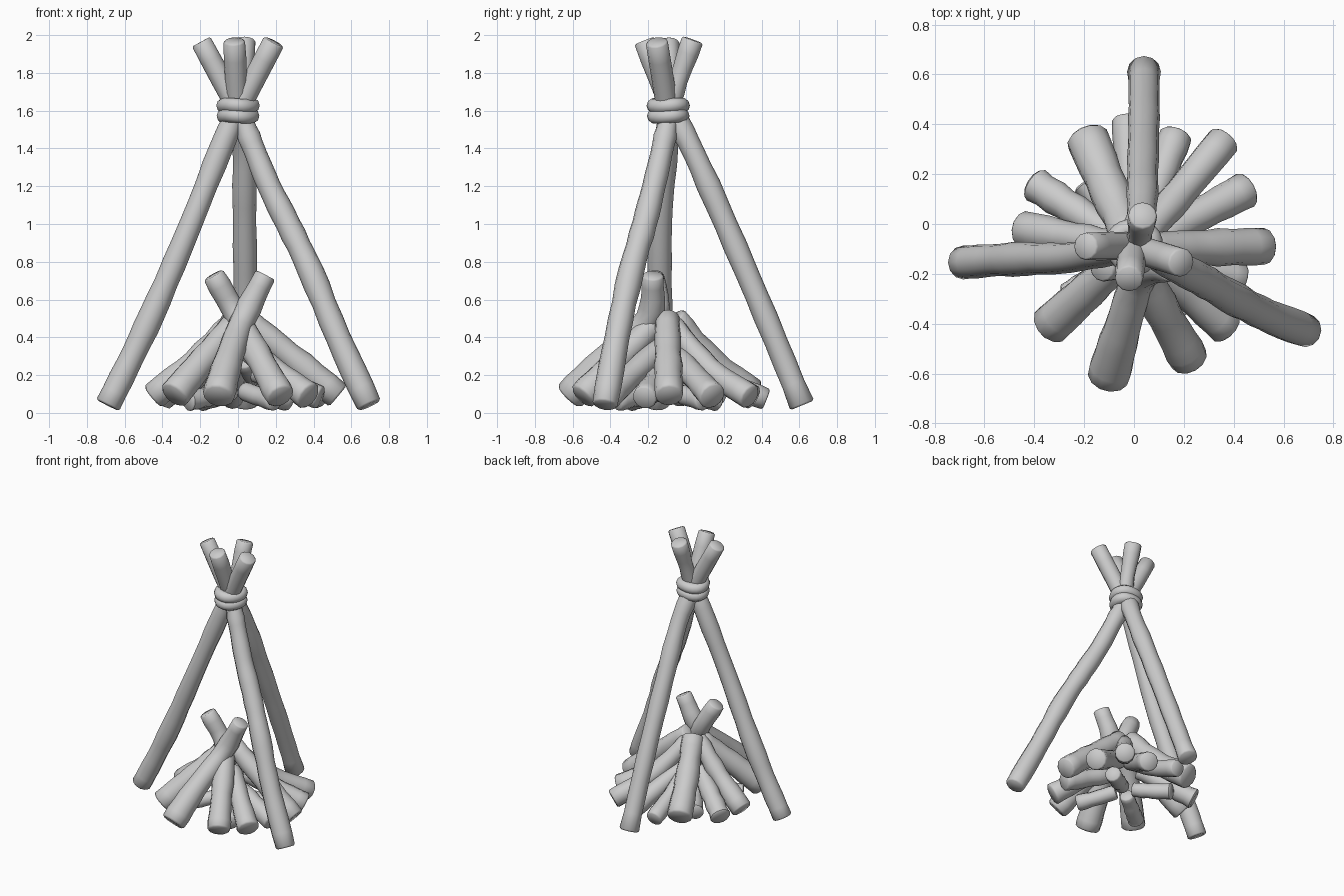
import bpy, bmesh, math, random
from mathutils import Vector

random.seed(4)
if "Cube" in bpy.data.objects:
    bpy.data.objects.remove(bpy.data.objects["Cube"])

wood = bpy.data.materials.new("plain_grey")
wood.use_nodes = True
GREY = (0.6, 0.6, 0.6, 1)
wood.diffuse_color = GREY
wood.node_tree.nodes["Principled BSDF"].inputs["Base Color"].default_value = GREY


def finish(bm, name, angle=50):
    """Turn a bmesh into a smooth shaded object."""
    bmesh.ops.recalc_face_normals(bm, faces=bm.faces)
    mesh = bpy.data.meshes.new(name)
    bm.to_mesh(mesh)
    bm.free()
    mesh.materials.append(wood)
    obj = bpy.data.objects.new(name, mesh)
    bpy.context.collection.objects.link(obj)
    bpy.ops.object.select_all(action='DESELECT')
    obj.select_set(True)
    bpy.context.view_layer.objects.active = obj
    bpy.ops.object.shade_smooth_by_angle(angle=math.radians(angle))
    return obj


def smooth_path(points, steps=4):
    """Catmull-Rom curve through the points."""
    p = [Vector(q) for q in points]
    p = [2 * p[0] - p[1]] + p + [2 * p[-1] - p[-2]]
    out = []
    for a, b, c, d in zip(p, p[1:], p[2:], p[3:]):
        for i in range(steps):
            t = i / steps
            out.append(0.5 * (2 * b + (c - a) * t + (2 * a - 5 * b + 4 * c - d) * t ** 2
                              + (3 * b - a - 3 * c + d) * t ** 3))
    return out + [p[-2]]


def log(name, points, r_start, r_end, rough=0.06, sides=12):
    """Round timber along a path, with softened ends and uneven girth."""
    path = smooth_path(points)
    n = len(path) - 1
    rings = []
    for i, pos in enumerate(path):
        t = (path[min(i + 1, n)] - path[max(i - 1, 0)]).normalized()
        r = (r_start + (r_end - r_start) * i / n) * (1 + random.uniform(-rough, rough))
        if i == 0:
            rings += [(pos, t, r * 0.86), (pos + t * r * 0.14, t, r)]
        elif i == n:
            rings += [(pos - t * r * 0.14, t, r), (pos, t, r * 0.86)]
        else:
            rings.append((pos, t, r))
    bm = bmesh.new()
    loops = []
    for pos, t, r in rings:
        q = Vector((0, 0, 1)).rotation_difference(t)
        loops.append([bm.verts.new(pos + q @ Vector((r * math.cos(a), r * math.sin(a), 0)))
                      for a in (math.tau * k / sides for k in range(sides))])
    for a, b in zip(loops, loops[1:]):
        for k in range(sides):
            j = (k + 1) % sides
            bm.faces.new((a[k], a[j], b[j], b[k]))
    bm.faces.new(loops[0])
    bm.faces.new(loops[-1])
    return finish(bm, name)


# Tripod poles crossing at the binding
log("right_pole", [(-.69, -.155, .04), (-.55, -.145, .32), (-.42, -.14, .6), (-.25, -.135, 1.0),
                   (-.09, -.105, 1.4), (0, -.1, 1.6), (.19, -.155, 1.965)], .07, .056)
log("left_pole", [(.695, -.43, .04), (.53, -.365, .4), (.385, -.29, .75), (.265, -.22, 1.0),
                  (.165, -.17, 1.2), (.075, -.12, 1.42), (0, -.09, 1.6),
                  (-.195, -.09, 1.965)], .07, .056)
log("back_pole", [(.04, .615, .04), (.04, .425, .5), (.035, .21, 1.0), (.03, .04, 1.38),
                  (0, -.07, 1.6), (-.02, -.22, 1.97)], .064, .06)
log("short_top_pole", [(0, -.1, 1.54), (.02, -.06, 1.7), (.035, .035, 1.975)], .045, .056)

# Binding: two fat rope turns pressed together
for name, z, major in (("upper_binding", 1.627, .076), ("lower_binding", 1.572, .074)):
    bm = bmesh.new()
    around, across = 24, 10
    loops = []
    for i in range(around):
        a = math.tau * i / around
        mid = major + .004 * math.sin(3 * a)
        loops.append([bm.verts.new(((mid + .039 * math.cos(b)) * math.cos(a),
                                    (mid + .039 * math.cos(b)) * math.sin(a) - .09,
                                    z + .039 * math.sin(b) + .004 * math.sin(2 * a)))
                      for b in (math.tau * k / across for k in range(across))])
    for i in range(around):
        a, b = loops[i], loops[(i + 1) % around]
        for k in range(across):
            j = (k + 1) % across
            bm.faces.new((a[k], b[k], b[j], a[j]))
    finish(bm, name, 80)

# Two long fire logs whose tips cross above the heap
log("front_crossing_log", [(-.105, -.62, .085), (-.05, -.43, .28), (.03, -.2, .5),
                           (.145, -.175, .73)], .085, .06)
log("side_crossing_log", [(.225, -.55, .085), (.13, -.38, .26), (0, -.16, .5),
                          (-.13, -.175, .73)], .08, .06)

# Fire logs leaning on the heap:
# foot x, foot y, peak height, radius, how far the tip stays from the middle, sag
leaning = [
    (.53, -.09, .5, .078, .07, 0), (.455, .14, .3, .075, .2, 0), (.365, .34, .46, .072, .07, .05),
    (.17, .36, .28, .066, .2, 0), (-.03, .425, .28, .06, .2, .02), (-.19, .35, .5, .086, .07, .04),
    (-.4, .16, .28, .07, .2, 0), (-.45, -.02, .48, .073, .07, .02),
    (-.34, -.41, .47, .08, .07, 0), (.375, -.415, .34, .075, .12, 0), (.435, -.22, .22, .068, .2, 0),
]
for i, (x, y, top, r, gap, sag) in enumerate(leaning):
    foot, peak = Vector((x, y, r + .012)), Vector((x * gap, -.1 + (y + .1) * gap, top))
    knee = foot.lerp(peak, .52)
    knee.z -= sag
    log(f"leaning_log_{i + 1}", [foot, knee, peak], r, r * .82)

# Short logs lying under the heap
for i in range(4):
    a = math.tau * (i + .4) / 4
    out = Vector((math.cos(a), math.sin(a), 0))
    base = Vector((0, -.1, .065))
    log(f"ground_log_{i + 1}", [base + out * .33, base + out * .2 + Vector((0, 0, .02)),
                                base + out * .06 + Vector((0, 0, .05))], .055, .05)
